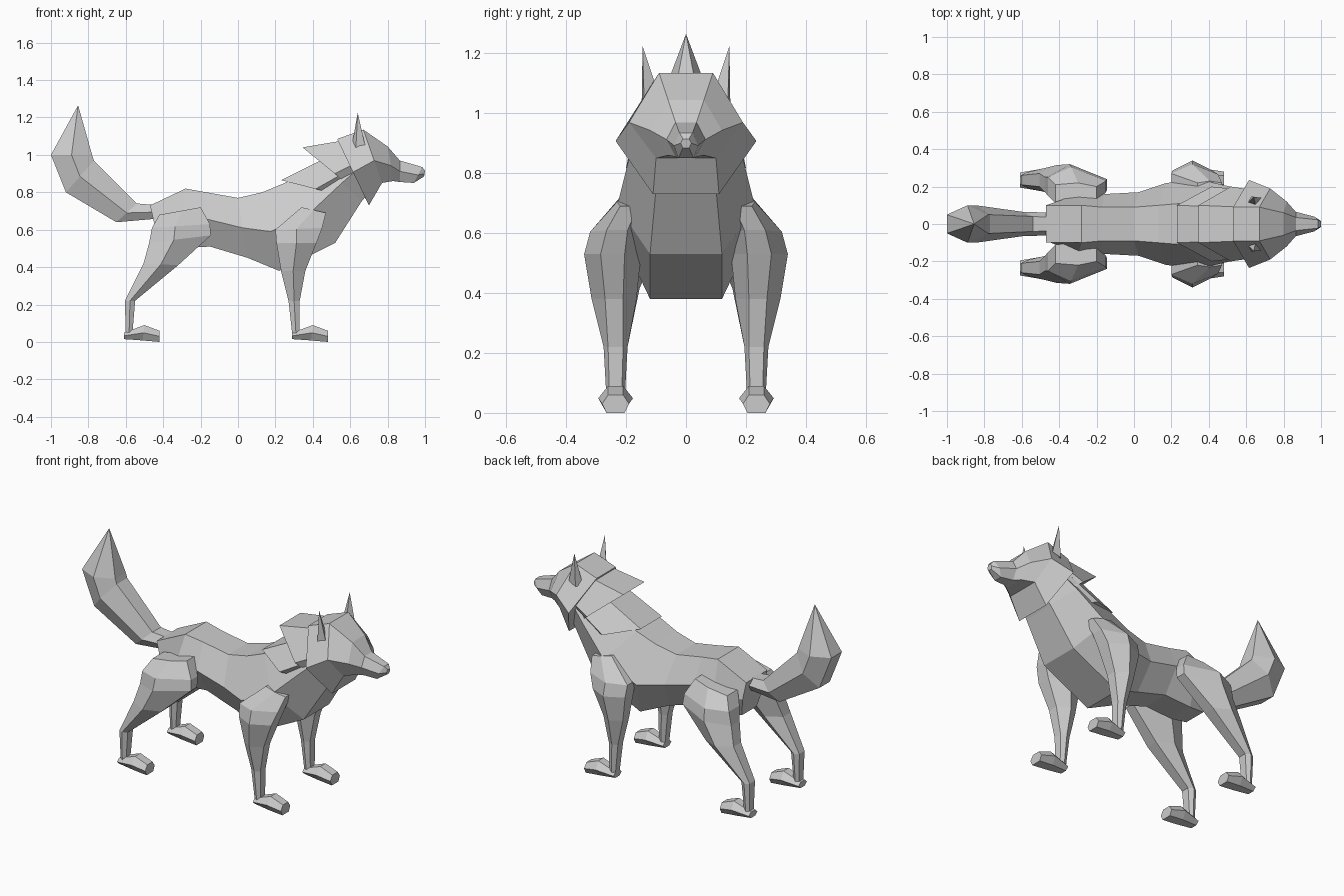
import bpy, bmesh


def ring(a, b, wa, wm, wb, t=0.5, y=0.0):
    """Six-sided section from edge a to edge b (x, z), with half widths at a, middle and b."""
    m = (a[0] + (b[0] - a[0]) * t, a[1] + (b[1] - a[1]) * t)
    return [(a[0], y - wa, a[1]), (a[0], y + wa, a[1]), (m[0], y + wm, m[1]),
            (b[0], y + wb, b[1]), (b[0], y - wb, b[1]), (m[0], y - wm, m[1])]


def loft(name, rings, tip=None, mirror=False):
    bm = bmesh.new()
    loops = [[bm.verts.new(p) for p in r] for r in rings]
    for p, q in zip(loops, loops[1:]):
        n = len(p)
        for i in range(n):
            bm.faces.new((p[i], p[(i + 1) % n], q[(i + 1) % n], q[i]))
    bm.faces.new(loops[0][::-1])
    last = loops[-1]
    if tip:
        v = bm.verts.new(tip)
        for i in range(len(last)):
            bm.faces.new((last[i], last[(i + 1) % len(last)], v))
    else:
        bm.faces.new(last)
    bmesh.ops.recalc_face_normals(bm, faces=bm.faces)
    me = bpy.data.meshes.new(name)
    bm.to_mesh(me)
    bm.free()
    ob = bpy.data.objects.new(name, me)
    bpy.context.collection.objects.link(ob)
    if mirror:
        ob.modifiers.new("mirror", 'MIRROR').use_axis = (False, True, False)
    return ob


# Torso and neck, rump to throat
loft("body", [
    ring((-.47, .73), (-.42, .51), .10, .10, .07),
    ring((-.28, .82), (-.32, .50), .10, .16, .08),
    ring((-.17, .80), (-.15, .51), .09, .16, .08),
    ring((.00, .77), (.05, .45), .09, .17, .09),
    ring((.13, .80), (.22, .38), .10, .22, .12),
    ring((.25, .85), (.52, .53), .11, .23, .12),
    ring((.45, .95), (.66, .75), .10, .19, .10),
    ring((.60, 1.05), (.74, .85), .08, .15, .08)])

# Mane layers flaring backwards
loft("lower_mane", [
    ring((.23, .865), (.60, .77), .10, .20, .08),
    ring((.50, 1.0), (.69, .84), .09, .18, .07)])
loft("upper_mane", [
    ring((.345, 1.04), (.69, .76), .10, .20, .08),
    ring((.58, 1.08), (.72, .85), .09, .18, .07)])

# Head with cheek ruff and muzzle
loft("head", [
    ring((.53, 1.085), (.70, .73), .09, .235, .11),
    ring((.67, 1.135), (.77, .85), .09, .19, .10, .58),
    ring((.80, 1.045), (.83, .86), .06, .12, .06, .55),
    ring((.865, .97), (.865, .855), .035, .065, .035),
    ring((.985, .935), (.94, .85), .022, .04, .025),
    ring((1.0, .915), (.995, .885), .01, .018, .01)])

# Ears
loft("ears", [[(.605, .11, 1.03), (.63, .148, 1.03), (.68, .14, 1.05), (.65, .10, 1.09)]],
     tip=(.64, .145, 1.225), mirror=True)

# Bushy tail rising to a point
loft("tail", [
    ring((-.42, .73), (-.42, .66), .035, .06, .035),
    ring((-.54, .74), (-.65, .64), .04, .065, .04),
    ring((-.77, .97), (-.92, .80), .05, .10, .05),
    ring((-.78, 1.0), (-1.0, 1.0), .05, .10, .05)],
    tip=(-.855, 0, 1.265))

# Front legs, shoulder to ankle
loft("front_legs", [
    ring((.34, .72), (.47, .69), .03, .04, .03, y=.19),
    ring((.20, .60), (.45, .61), .04, .09, .035, y=.23, t=.45),
    ring((.205, .53), (.42, .53), .04, .095, .04, y=.245),
    ring((.23, .38), (.36, .38), .03, .075, .03, y=.24),
    ring((.27, .22), (.33, .22), .025, .04, .025, y=.235),
    ring((.29, .04), (.33, .04), .02, .03, .02, y=.235)], mirror=True)

# Hind legs, hip to ankle
loft("hind_legs", [
    ring((-.42, .68), (-.20, .72), .05, .06, .04, y=.16, t=.55),
    ring((-.46, .61), (-.15, .63), .05, .105, .03, y=.20, t=.4),
    ring((-.475, .53), (-.145, .57), .04, .11, .03, y=.21, t=.4),
    ring((-.505, .42), (-.32, .41), .035, .08, .035, y=.235),
    ring((-.605, .22), (-.55, .22), .025, .04, .025, y=.235),
    ring((-.60, .04), (-.565, .04), .02, .03, .02, y=.235)], mirror=True)

# Paws
for name, x in (("front_paws", .29), ("hind_paws", -.61)):
    loft(name, [
        ring((x, .05), (x, .015), .02, .04, .02, y=.235),
        ring((x + .11, .09), (x + .10, .008), .025, .058, .03, y=.235),
        ring((x + .19, .06), (x + .19, .0), .025, .045, .03, y=.235)], mirror=True)
